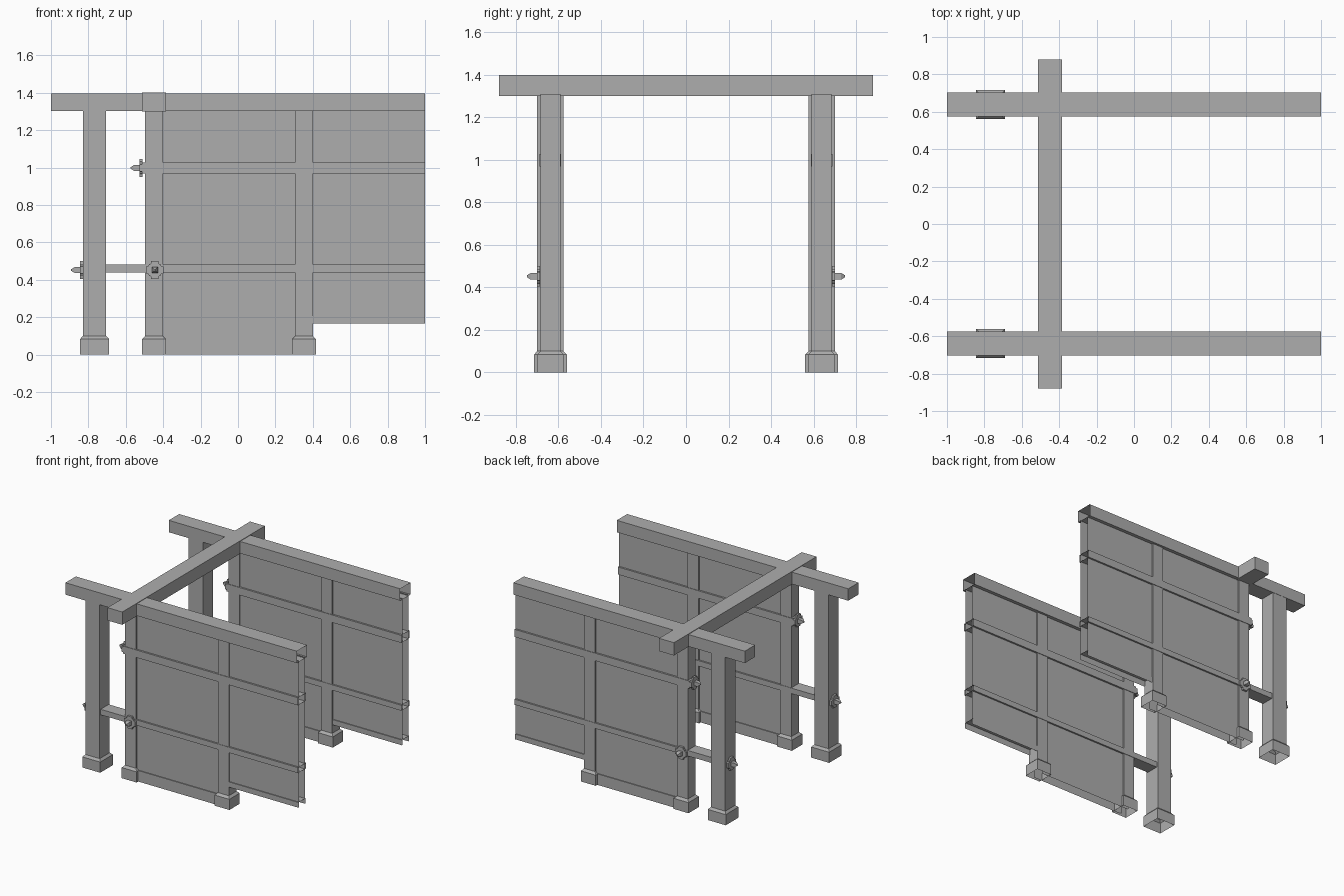
import bpy
import bmesh
from math import cos, sin, pi
from mathutils import Vector

cube = bpy.data.objects.get("Cube")
if cube:
    bpy.data.objects.remove(cube, do_unlink=True)

# One plain grey for everything
GREY = 0.42
mat = bpy.data.materials.new("plain grey")
mat.use_nodes = True
mat.diffuse_color = (GREY, GREY, GREY, 1)
mat.node_tree.nodes["Principled BSDF"].inputs["Base Color"].default_value = (GREY, GREY, GREY, 1)

ROW = 0.638          # distance of each wall row from the middle
TOP = 1.31           # where uprights disappear into the beam


def finish(bm, name, mirror=True):
    """Turn a bmesh into an object, mirrored to the other wall row."""
    mesh = bpy.data.meshes.new(name)
    bm.to_mesh(mesh)
    bm.free()
    mesh.materials.append(mat)
    obj = bpy.data.objects.new(name, mesh)
    bpy.context.collection.objects.link(obj)
    if mirror:
        mod = obj.modifiers.new("other row", 'MIRROR')
        mod.use_axis = (False, True, False)
        mod.use_mirror_merge = False
    return obj


def box(name, x, y, z, open_sides=(), mirror=True):
    """Box from three ranges; open_sides lists outward directions left open."""
    bm = bmesh.new()
    bmesh.ops.create_cube(bm, size=1)
    for v in bm.verts:
        v.co = Vector([(r[0] + r[1]) / 2 + c * (r[1] - r[0]) for r, c in zip((x, y, z), v.co)])
    bm.normal_update()
    gone = [f for f in bm.faces if any(f.normal.dot(Vector(d)) > 0.9 for d in open_sides)]
    bmesh.ops.delete(bm, geom=gone, context='FACES')
    return finish(bm, name, mirror)


def loft(bm, rings, cap_end=True):
    """Skin a list of equal point rings."""
    loops = [[bm.verts.new(p) for p in ring] for ring in rings]
    for a, b in zip(loops, loops[1:]):
        for i in range(len(a)):
            j = (i + 1) % len(a)
            bm.faces.new((a[i], a[j], b[j], b[i]))
    if cap_end:
        bm.faces.new(loops[-1])


def post(name, x, half, foot):
    """Square hollow post with a chamfered foot, open below."""
    bm = bmesh.new()
    rings = []
    for h, z in ((foot, 0), (foot, 0.083), (half, 0.1), (half, TOP)):
        rings.append([(x + sx * h, ROW + sy * h, z)
                      for sx, sy in ((-1, -1), (1, -1), (1, 1), (-1, 1))])
    loft(bm, rings, False)
    finish(bm, name)


def bolt(name, origin, out, across):
    """Four-lobed washer with a pointed square peg."""
    origin, out, across = Vector(origin), Vector(out), Vector(across)
    up = Vector((0, 0, 1))

    def place(pts, d):
        return [origin + across * a + up * b + out * d for a, b in pts]

    # Washer outline: a broad lobe on each axis with notches on the diagonals
    lobe = ((0.048, -0.019), (0.048, 0.019), (0.033, 0.022), (0.031, 0.031), (0.022, 0.033))
    washer = []
    for k in range(4):
        c, s = cos(k * pi / 2), sin(k * pi / 2)
        washer += [(a * c - b * s, a * s + b * c) for a, b in lobe]
    bm = bmesh.new()
    loft(bm, [place(washer, 0), place(washer, 0.016)])
    square = ((-1, -1), (1, -1), (1, 1), (-1, 1))
    loft(bm, [place([(a * h, b * h) for a, b in square], d)
              for h, d in ((0.016, 0.01), (0.016, 0.044), (0.004, 0.063))])
    bmesh.ops.recalc_face_normals(bm, faces=bm.faces[:])
    finish(bm, name)


def span(half):
    return (ROW - half, ROW + half)


LEFT, RIGHT, DOWN, UP = (-1, 0, 0), (1, 0, 0), (0, 0, -1), (0, 0, 1)

# Overhead beams
box("side_beam", (-1, 1), span(0.064), (1.303, 1.396), (RIGHT,))
box("cross_beam", (-0.512, -0.384), (-0.88, 0.88), (1.3, 1.4), mirror=False)

# Uprights
post("outer_post", -0.767, 0.062, 0.0775)
post("wall_post_end", -0.449, 0.047, 0.064)
post("wall_post_middle", 0.353, 0.047, 0.064)

# Hollow wall panels: one to the ground, one raised and open at its end
ENDS = (LEFT, RIGHT, DOWN)
box("long_panel", (-0.449, 0.353), span(0.037), (0, TOP), ENDS + (UP,))
box("raised_panel", (0.353, 1), span(0.037), (0.166, TOP), ENDS + (UP,))
box("long_skirting", (-0.449, 0.353), span(0.044), (0, 0.086), ENDS)
box("raised_skirting", (0.353, 1), span(0.044), (0.166, 0.207), ENDS)

# Horizontal rails, the lower one reaching the outer post
box("upper_rail", (-0.512, 1), span(0.051), (0.968, 1.027), (RIGHT,))
box("lower_rail", (-0.8, 1), span(0.05), (0.438, 0.481), (RIGHT,))

# Pegs with washers
bolt("upper_rail_bolt", (-0.511, ROW, 0.998), LEFT, (0, 1, 0))
bolt("outer_post_bolt", (-0.829, ROW, 0.452), LEFT, (0, 1, 0))
bolt("wall_post_bolt", (-0.445, ROW + 0.048, 0.452), (0, 1, 0), (1, 0, 0))
